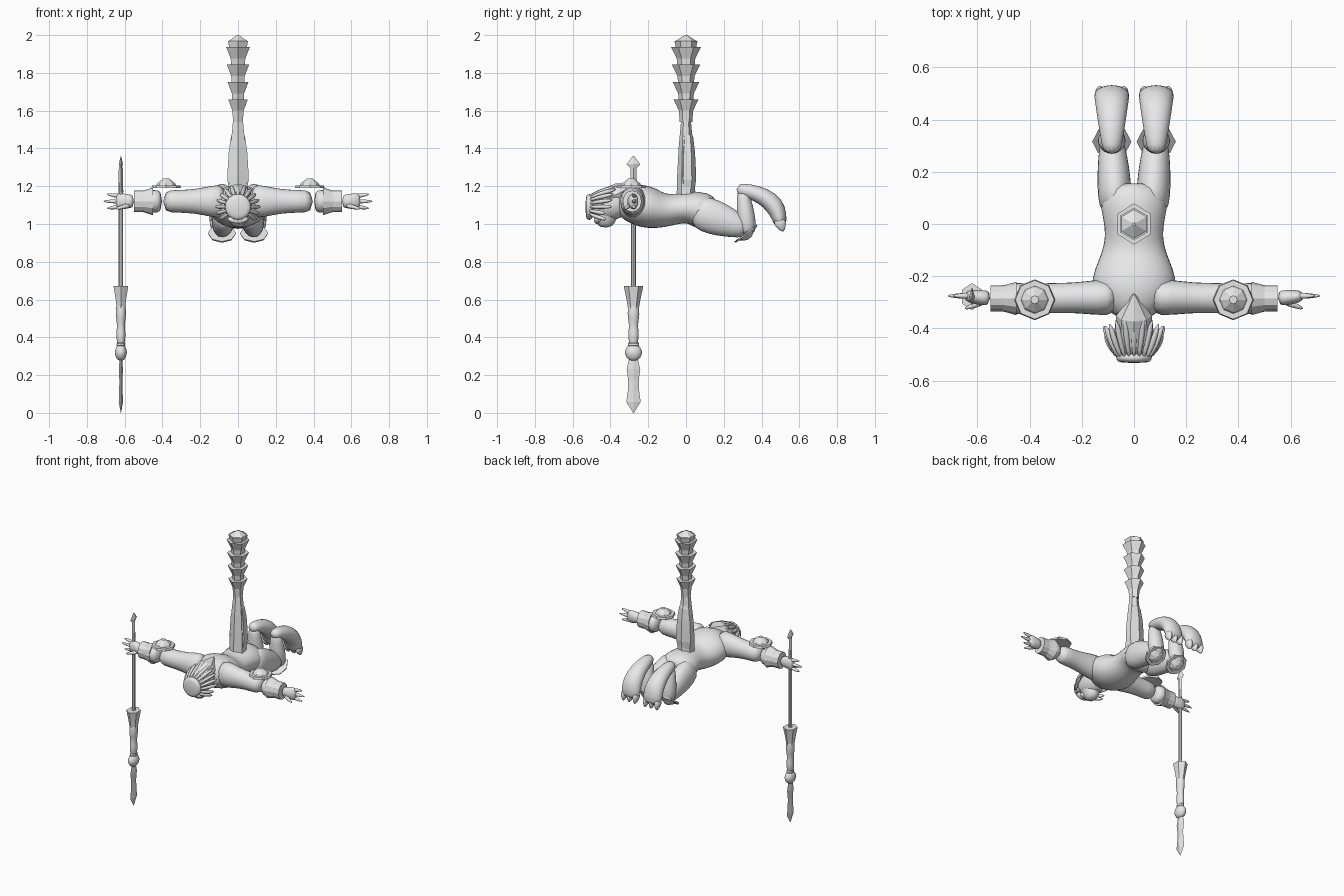
import bpy
import bmesh
import math
from mathutils import Vector

cube = bpy.data.objects.get("Cube")
if cube:
    bpy.data.objects.remove(cube, do_unlink=True)

grey = bpy.data.materials.new("plain_grey")
grey.use_nodes = True
grey.diffuse_color = (0.8, 0.8, 0.8, 1)
grey.node_tree.nodes["Principled BSDF"].inputs["Base Color"].default_value = grey.diffuse_color

X_AXIS, Y_AXIS = Vector((1, 0, 0)), Vector((0, 1, 0))


def tube(name, path, radii, depths=None, flat=1, side=X_AXIS, sides=12, smooth=True, mirror=False):
    """Skin elliptical rings along a path; a two-point path is divided evenly."""
    points = [Vector(point) for point in path]
    last = len(radii) - 1
    if len(points) == 2:
        points = [points[0].lerp(points[1], i / last) for i in range(last + 1)]
    depths = depths or [radius * flat for radius in radii]
    bm = bmesh.new()
    rings = []
    for i, (centre, width, depth) in enumerate(zip(points, radii, depths)):
        tangent = (points[min(i + 1, last)] - points[max(i - 1, 0)]).normalized()
        across = (side - tangent * side.dot(tangent)).normalized()
        outward = tangent.cross(across)
        angles = [math.tau * (k / sides + 1 / 4) for k in range(sides)]
        rings.append([bm.verts.new(centre + across * width * math.cos(angle)
                                   + outward * depth * math.sin(angle)) for angle in angles])
    for lower, upper in zip(rings, rings[1:]):
        for k in range(sides):
            following = (k + 1) % sides
            bm.faces.new((lower[k], lower[following], upper[following], upper[k]))
    bm.faces.new(rings[0])
    bm.faces.new(rings[-1])
    bmesh.ops.recalc_face_normals(bm, faces=bm.faces)
    for face in bm.faces:
        face.smooth = smooth
    mesh = bpy.data.meshes.new(name)
    bm.to_mesh(mesh)
    bm.free()
    mesh.materials.append(grey)
    part = bpy.data.objects.new(name, mesh)
    bpy.context.collection.objects.link(part)
    if mirror:
        part.modifiers.new("Mirror", 'MIRROR')
    if smooth:
        rounding = part.modifiers.new("Rounding", 'SUBSURF')
        rounding.levels = rounding.render_levels = 1


def guard(name, centre, normal, radius, height):
    """Faceted dome standing on a wider flat rim, one on each side."""
    start, rise = Vector(centre), Vector(normal).normalized() * height
    tube(name + "_rim", [start, start + rise * 0.3], [radius, radius * 0.95],
         sides=8, smooth=False, mirror=True)
    tube(name + "_dome", [start, start + rise], [radius * share for share in (0.8, 0.6, 0.2)],
         sides=8, smooth=False, mirror=True)


def upright(name, x, y, bottom, top, radii, **options):
    """Part standing on a vertical line."""
    tube(name, [(x, y, bottom), (x, y, top)], radii, **options)


# Torso, lying along y with its belly down
spine_heights = [1.11, 1.11, 1.1, 1.08, 1.07, 1.08, 1.09, 1.07, 1.05]
spine = [(0, -0.37 + i * 0.065, height) for i, height in enumerate(spine_heights)]
tube("torso", spine, [.06, .13, .17, .155, .125, .11, .12, .135, .11],
     depths=[.06, .1, .115, .11, .09, .08, .085, .105, .085], sides=16)

# Arms, cuffs and elbow guards
shoulder, elbow = Vector((.06, -.28, 1.12)), Vector((.4, -.285, 1.12))
cuff_start, wrist = Vector((.45, -.285, 1.12)), Vector((.55, -.285, 1.12))
tube("upper_arm", [shoulder, elbow], [.075, .07, .06, .06, .062],
     depths=[.1, .085, .066, .062, .062], side=Y_AXIS, mirror=True)
tube("forearm", [elbow, wrist], [.062, .064, .052, .045], side=Y_AXIS, mirror=True)
tube("cuff", [cuff_start, wrist], [.064, .05, .05], flat=1.15, side=Y_AXIS,
     smooth=False, mirror=True)
guard("elbow_guard", (.38, -.29, 1.19), (0, 0, 1), radius=.078, height=.05)

# Hands with three spread fingers and a thumb
palm_end = Vector((.65, -.275, 1.12))
tube("palm", [wrist, palm_end], [.03, .03, .028, .018], depths=[.036, .038, .046, .044],
     side=Y_AXIS, mirror=True)
for spread, finger in zip((-1, 0, 1), ("lower", "middle", "upper")):
    knuckle = palm_end + Vector((-.02, 0, spread * .028))
    fingertip = knuckle + Vector((.085 - abs(spread) * .02, 0, spread * .01))
    tube(finger + "_finger", [knuckle, fingertip], [.013, .012, .009, .003],
         side=Y_AXIS, sides=8, mirror=True)
tube("thumb", [wrist + Vector((.02, -.01, -.02)), palm_end + Vector((0, -.05, -.04))],
     [.014, .013, .006], side=Y_AXIS, sides=8, mirror=True)

# Legs bend at the knee and again at the raised heel
leg_x = .085
hip, knee = Vector((.07, .04, 1.075)), Vector((leg_x, .33, .97))
heel = Vector((leg_x, .3, 1.18))
tube("thigh", [hip, knee], [.062, .068, .066, .058, .047],
     depths=[.08, .1, .092, .073, .05], mirror=True)
tube("shin", [knee - Vector((0, 0, .03)), heel], [.045, .056, .055, .045, .035],
     flat=.9, mirror=True)
foot_line = [(.265, 1.185), (.33, 1.175), (.41, 1.15), (.47, 1.1), (.495, 1.04), (.5, .985)]
tube("foot", [(leg_x, y, z) for y, z in foot_line], [.034, .045, .058, .067, .071, .068],
     depths=[.032, .04, .048, .056, .043, .032], mirror=True)
for offset, toe in zip((-.045, 0, .045), ("inner", "middle", "outer")):
    tube(toe + "_toe", [(leg_x + offset, .49, 1.03), (leg_x + offset, .515, .958)],
         [.022, .024, .004], flat=1.5, sides=8, mirror=True)
guard("knee_guard", (leg_x, .315, .952), (0, .6, -.8), radius=.075, height=.035)

# Head with the face turned down
tube("head", [(0, -.32, 1.11), (0, -.515, 1.09)], [.06, .075, .08, .07, .05], flat=1.1)
tube("muzzle", [(0, -.43, 1.08), (0, -.42, .98)], [.065, .056, .048, .026], flat=1.2)
tube("brow", [(-.06, -.46, 1.03), (0, -.475, 1.01), (.06, -.46, 1.03)],
     [.016, .02, .016], side=Y_AXIS, sides=8)
tube("crown_band", [(0, -.49, 1.09), (0, -.533, 1.09)], [.058, .072, .072, .058])
tube("nape_hair", [(0, -.27, 1.208), (0, -.35, 1.165), (0, -.45, 1.12)],
     [.006, .068, .072], flat=.8, sides=8, smooth=False)

# Hair locks fanning from the crown to the nape
lock_count = 15
for i in range(lock_count):
    angle = math.radians(-35 + 250 * i / (lock_count - 1))
    ray = Vector((math.cos(angle), 0, math.sin(angle)))
    crown = Vector((0, -.515, 1.09)) + ray * .058
    tip_y = -.34 - .05 * abs(ray.x) - (.04 if ray.z < 0 else 0)
    tip = Vector((0, tip_y, 1.09)) + ray * .118
    middle = crown.lerp(tip, .4) + ray * .006
    tube(f"hair_lock_{i + 1}", [crown, middle, crown.lerp(tip, .8), tip],
         [.008, .013, .014, .003], sides=6)

# Segmented tail rising from the back
upright("tail_stem", 0, 0, 1.1, 1.57, [.06, .055, .045, .028], flat=.85, sides=6, smooth=False)
for i in range(4):
    rim_height, neck, rim = 1.66 + i * .092, .03 + i * .003, .06 + i * .004
    upright(f"tail_segment_{i + 1}", 0, 0, rim_height - .12, rim_height,
            [neck, neck * 1.15, rim], flat=1.1, sides=6, smooth=False)
upright("tail_cap", 0, 0, 1.9, 1.97, [.045, .062], sides=6, smooth=False)
upright("tail_tip", 0, 0, 1.97, 2, [.055, .006], sides=6, smooth=False)
upright("tail_plate", 0, .008, 1.16, 1.535, [.05, .065, .062, .056, .043, .004],
        flat=.7, sides=6, smooth=False)

# Spear held upright in the right hand
spear = (-.62, -.278)
upright("spear_shaft", *spear, .5, 1.22, [.012, .012], sides=8, smooth=False)
upright("spear_neck", *spear, 1.17, 1.3, [.018, .016], flat=.7, side=Y_AXIS, sides=4, smooth=False)
upright("spear_point", *spear, 1.295, 1.36, [.016, .036, .02, .003], flat=.3,
        side=Y_AXIS, sides=4, smooth=False)
upright("spear_socket", *spear, .53, .672, [.022, .032, .045], flat=1.15, sides=6, smooth=False)
grip_radii = [.021 + .0008 * i - .003 * math.cos(i * math.pi / 2) for i in range(9)]
upright("spear_grip", *spear, .35, .58, grip_radii, flat=1.15)
upright("spear_collar", *spear, .345, .378, [.014, .022, .022, .014], flat=1.35, smooth=False)
upright("spear_boss", *spear, .275, .365, [.022, .042, .05, .042, .022], flat=.7, side=Y_AXIS)
upright("spear_blade", *spear, .29, 0, [.022, .036, .028, .03, .038, .002], flat=.3,
        side=Y_AXIS, sides=4, smooth=False)
